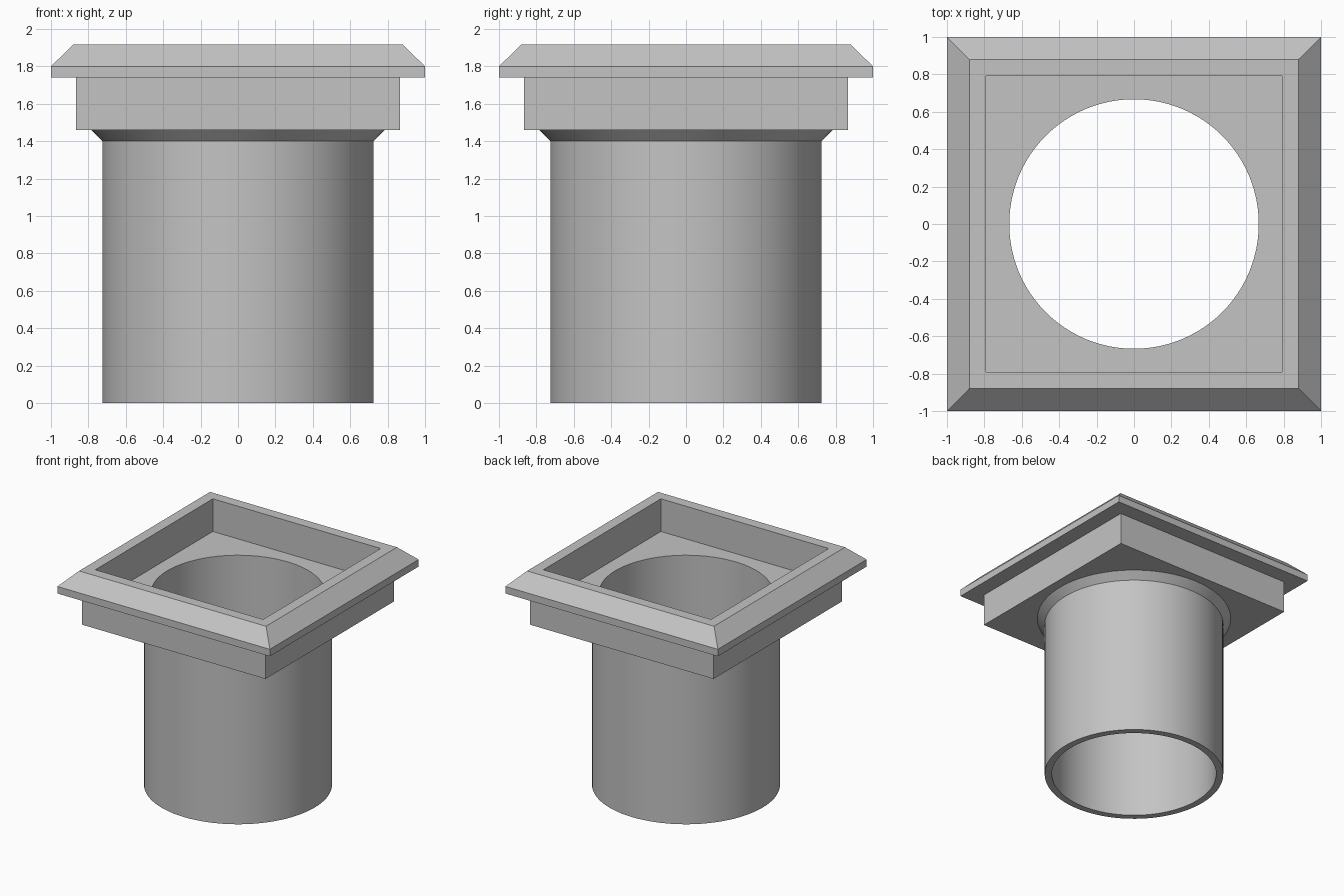
import bpy
import bmesh
import math

default = bpy.data.objects.get("Cube")
if default:
    bpy.data.objects.remove(default, do_unlink=True)

SEGMENTS = 96

grey = bpy.data.materials.new("light_grey")
grey.use_nodes = True
colour = (0.55, 0.55, 0.55, 1)
grey.diffuse_color = colour
grey.node_tree.nodes["Principled BSDF"].inputs["Base Color"].default_value = colour

bm = bmesh.new()


def square(half, z):
    """Square ring of vertices."""
    return [bm.verts.new((sx * half, sy * half, z))
            for sx, sy in ((-1, -1), (1, -1), (1, 1), (-1, 1))]


def circle(radius, z):
    """Round ring of vertices."""
    step = math.tau / SEGMENTS
    return [bm.verts.new((radius * math.cos(i * step), radius * math.sin(i * step), z))
            for i in range(SEGMENTS)]


def loft(rings):
    """Join successive rings of equal count with quads."""
    for a, b in zip(rings, rings[1:]):
        for i in range(len(a)):
            j = (i + 1) % len(a)
            bm.faces.new((a[i], a[j], b[j], b[i]))


def plate_with_hole(outer, inner):
    """Fill the flat area between a square ring and a round ring."""
    edges = [bm.edges.get((ring[i - 1], ring[i]))
             for ring in (outer, inner) for i in range(len(ring))]
    bmesh.ops.triangle_fill(bm, edges=edges, use_beauty=True, normal=(0, 0, 1))


# Square head: box, overhanging bevelled rim, then the recess walls
head = [square(h, z) for h, z in (
    (0.865, 1.46), (0.865, 1.74), (1.0, 1.74), (1.0, 1.80),
    (0.88, 1.918), (0.79, 1.918), (0.79, 1.64))]
loft(head)

# Pipe: flared collar, outer wall, bottom lip, then the bore
pipe = [circle(r, z) for r, z in (
    (0.785, 1.46), (0.725, 1.40), (0.725, 0), (0.667, 0), (0.667, 1.64))]
loft(pipe)

# Underside of the head and floor of the recess
plate_with_hole(head[0], pipe[0])
plate_with_hole(head[-1], pipe[-1])

bmesh.ops.recalc_face_normals(bm, faces=bm.faces)
mesh = bpy.data.meshes.new("square_head_pipe")
bm.to_mesh(mesh)
bm.free()
mesh.materials.append(grey)

body = bpy.data.objects.new("square_head_pipe", mesh)
bpy.context.collection.objects.link(body)
bpy.ops.object.select_all(action="DESELECT")
body.select_set(True)
bpy.context.view_layer.objects.active = body
bpy.ops.object.shade_smooth_by_angle(angle=math.radians(20))
